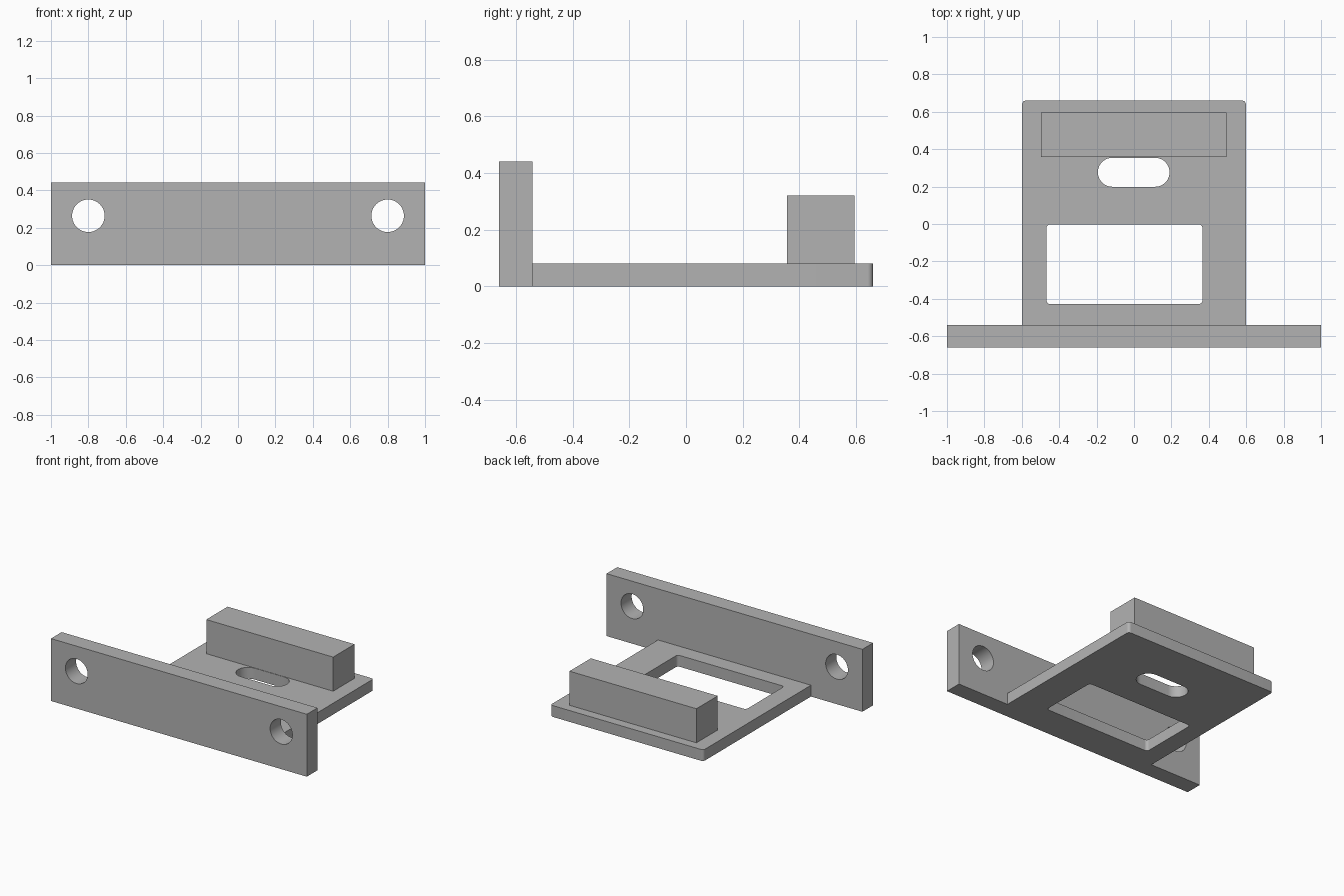
import bpy
import bmesh
from math import cos, sin, pi, radians
from mathutils import Matrix

cube = bpy.data.objects.get("Cube")
if cube:
    bpy.data.objects.remove(cube, do_unlink=True)

# Single grey finish
grey = bpy.data.materials.new("plain_grey")
grey.use_nodes = True
colour = (0.45, 0.45, 0.45, 1)
grey.diffuse_color = colour
grey.node_tree.nodes["Principled BSDF"].inputs["Base Color"].default_value = colour


def rounded_rect(x0, x1, y0, y1, radii, steps=8):
    """Outline from back-right corner, counter-clockwise, one radius per corner."""
    corners = [(x1, y1, -1, -1), (x0, y1, 1, -1), (x0, y0, 1, 1), (x1, y0, -1, 1)]
    points = []
    for i, ((x, y, sx, sy), r) in enumerate(zip(corners, radii)):
        if r == 0:
            points.append((x, y))
            continue
        for k in range(steps + 1):
            a = (i + k / steps) * pi / 2
            points.append((x + sx * r + r * cos(a), y + sy * r + r * sin(a)))
    return points


def circle(cx, cy, r, steps=48):
    return [(cx + r * cos(2 * pi * k / steps), cy + r * sin(2 * pi * k / steps))
            for k in range(steps)]


def prism(name, outline, low, high, matrix=Matrix()):
    """Extrude a flat outline from low to high, then place it."""
    bm = bmesh.new()
    base = bm.faces.new([bm.verts.new((x, y, low)) for x, y in outline])
    top = bmesh.ops.extrude_face_region(bm, geom=[base])["geom"]
    verts = [v for v in top if isinstance(v, bmesh.types.BMVert)]
    bmesh.ops.translate(bm, verts=verts, vec=(0, 0, high - low))
    bm.transform(matrix)
    bmesh.ops.remove_doubles(bm, verts=bm.verts, dist=1e-5)
    bmesh.ops.recalc_face_normals(bm, faces=bm.faces)
    mesh = bpy.data.meshes.new(name)
    bm.to_mesh(mesh)
    bm.free()
    mesh.materials.append(grey)
    obj = bpy.data.objects.new(name, mesh)
    bpy.context.collection.objects.link(obj)
    return obj


def cut(target, cutter):
    cutter.hide_render = True
    mod = target.modifiers.new("cut", 'BOOLEAN')
    mod.operation = 'DIFFERENCE'
    mod.solver = 'EXACT'
    mod.object = cutter
    bpy.context.view_layer.objects.active = target
    bpy.ops.object.modifier_apply(modifier=mod.name)
    bpy.data.objects.remove(cutter, do_unlink=True)


# Base plate with rounded back corners, a window and a slot
plate = prism("base_plate",
              rounded_rect(-0.598, 0.598, -0.541, 0.66, (0.02, 0.02, 0, 0)), 0, 0.08)
cut(plate, prism("window_cutter",
                 rounded_rect(-0.468, 0.366, -0.428, -0.002, (0.02,) * 4), -0.1, 0.2))
cut(plate, prism("slot_cutter",
                 rounded_rect(-0.193, 0.19, 0.199, 0.354, (0.0774,) * 4, 16), -0.1, 0.2))

# Upright front flange, drawn in x-z and turned to face the front
upright = Matrix.Rotation(pi / 2, 4, 'X')
flange = prism("front_flange", rounded_rect(-1, 1, 0, 0.441, (0,) * 4),
               0.541, 0.66, upright)
for side in (-1, 1):
    cut(flange, prism("hole_cutter", circle(side * 0.8, 0.264, 0.087), 0.4, 0.8, upright))

# Raised block near the back edge
block = prism("back_block", rounded_rect(-0.498, 0.494, 0.357, 0.595, (0,) * 4), 0.08, 0.321)

# Smooth the curved walls only
bpy.ops.object.select_all(action='DESELECT')
for obj in (plate, flange, block):
    obj.select_set(True)
bpy.context.view_layer.objects.active = plate
bpy.ops.object.shade_smooth_by_angle(angle=radians(30))
